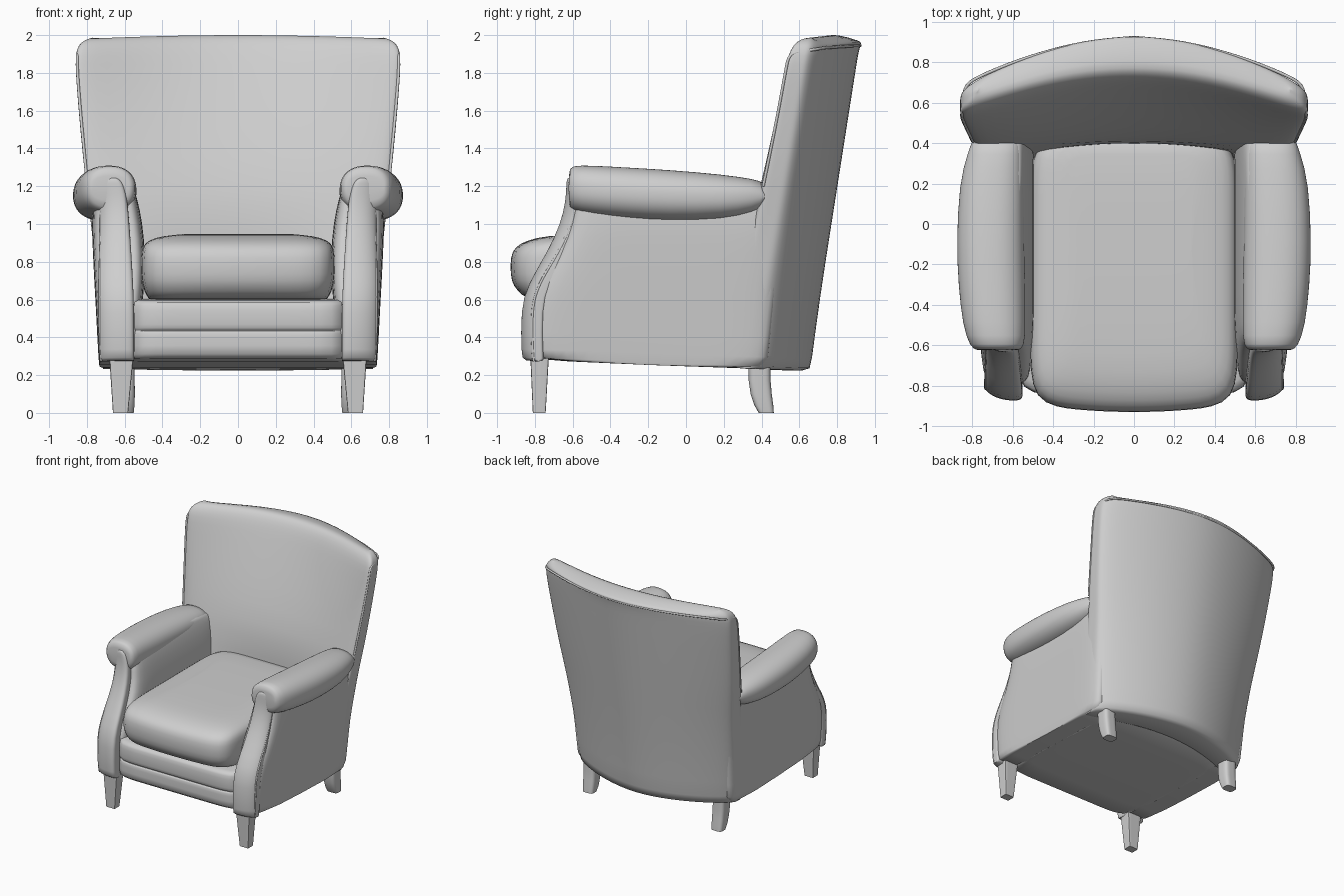
import bpy, bmesh, math

cube = bpy.data.objects.get("Cube")
if cube:
    bpy.data.objects.remove(cube, do_unlink=True)

grey = bpy.data.materials.new("grey_upholstery")
grey.use_nodes = True
grey.diffuse_color = (0.62, 0.62, 0.62, 1)
grey.node_tree.nodes["Principled BSDF"].inputs["Base Color"].default_value = (0.62, 0.62, 0.62, 1)

N = 44  # places one sample exactly on each corner


def outline(p):
    """Unit rounded square; larger p gives tighter corners."""
    pts = []
    for i in range(N):
        a = 2 * math.pi * (i + 0.5) / N
        c, s = math.cos(a), math.sin(a)
        r = (abs(c) ** p + abs(s) ** p) ** (-1 / p)
        pts.append((c * r, s * r))
    return pts


def mix(a, b, v):
    return a + (b - a) * (v + 1) / 2


def tilt(x, y, z):
    """The underside drops slightly toward the rear."""
    fade = max(0, min(1, (0.5 - z) / 0.2))
    return (x, y, z - 0.04 * (y + 0.87) * fade)


def add_mirror(ob):
    ob.modifiers.new("Mirror", "MIRROR").use_clip = False


def loft(name, rows, point, p, mirror=False, soft=True):
    """Skin rounded-square rings, one per row, and cap both ends."""
    bm = bmesh.new()
    rings = [[bm.verts.new(point(u, v, *row)) for u, v in outline(p)] for row in rows]
    for a, b in zip(rings, rings[1:]):
        for i in range(N):
            j = (i + 1) % N
            bm.faces.new((a[i], a[j], b[j], b[i]))
    for ring in (rings[0], rings[-1]):
        for i in range(N // 2 - 1):
            bm.faces.new((ring[i], ring[i + 1], ring[N - 2 - i], ring[N - 1 - i]))
    bmesh.ops.recalc_face_normals(bm, faces=bm.faces)
    mesh = bpy.data.meshes.new(name)
    bm.to_mesh(mesh)
    bm.free()
    mesh.materials.append(grey)
    ob = bpy.data.objects.new(name, mesh)
    bpy.context.collection.objects.link(ob)
    if mirror:
        add_mirror(ob)
    if soft:
        mesh.polygons.foreach_set("use_smooth", [True] * len(mesh.polygons))
        sub = ob.modifiers.new("Soft", "SUBSURF")
        sub.levels = sub.render_levels = 1
    else:
        bpy.ops.object.select_all(action="DESELECT")
        ob.select_set(True)
        bpy.context.view_layer.objects.active = ob
        bpy.ops.object.shade_smooth_by_angle(angle=math.radians(35))


def piping(name, points, radius):
    curve = bpy.data.curves.new(name, "CURVE")
    curve.dimensions = "3D"
    curve.bevel_depth = radius
    curve.bevel_resolution = 2
    curve.resolution_u = 6
    spline = curve.splines.new("NURBS")
    spline.points.add(len(points) - 1)
    for q, co in zip(spline.points, points):
        q.co = (*co, 1)
    spline.use_endpoint_u = True
    spline.order_u = 3
    curve.materials.append(grey)
    ob = bpy.data.objects.new(name, curve)
    bpy.context.collection.objects.link(ob)
    add_mirror(ob)


# Curved, leaning back: height, half width, front y at edge, front y at centre
def rear_y(u, z):
    return 0.65 + 0.157 * (z - 0.22) - 0.23 * abs(u) ** 1.8


def back_point(u, v, z, w, edge, centre):
    front = centre + (edge - centre) * u * u
    crown = max(0, min(1, (z - 1.9) / 0.1))
    drop = crown * (0.04 * max(0, v) ** 2 + 0.02 * u * u)
    return tilt(w * u, mix(front, rear_y(u, z), v), z - drop)


back_rows = [
    (0.28, 0.715, 0.20, 0.40), (0.30, 0.72, 0.20, 0.40), (0.6, 0.742, 0.22, 0.40),
    (1.0, 0.775, 0.32, 0.395), (1.2, 0.805, 0.365, 0.42), (1.5, 0.835, 0.43, 0.53),
    (1.8, 0.86, 0.485, 0.65), (1.9, 0.86, 0.505, 0.69), (1.96, 0.845, 0.535, 0.72),
    (1.995, 0.81, 0.575, 0.75), (2.008, 0.765, 0.63, 0.79),
]
loft("backrest", back_rows, back_point, 6)

# Piping up the side of the back and along its rear top rim
rim = [back_point(0.99, -0.6, *row) for row in back_rows[4:8]]
rim += [(0.845, 0.62, 1.915), (0.83, 0.69, 1.925)]
rim += [(0.845 * u, rear_y(u, 1.945) + 0.001, 1.945 - 0.015 * u * u) for u in (0.9, 0.75, 0.6, 0.4, 0.2, 0)]
piping("back_piping", rim, 0.008)


# Arm sides: height, inner x, outer x, front y, rear y
def slab_point(u, v, z, x0, x1, y0, y1):
    return tilt(mix(x0, x1, u), mix(y0, y1, v), z)


loft("arm_side", [
    (0.28, 0.52, 0.732, -0.80, 0.42), (0.30, 0.52, 0.738, -0.80, 0.43),
    (0.55, 0.51, 0.752, -0.80, 0.46), (0.68, 0.495, 0.76, -0.765, 0.48),
    (0.85, 0.492, 0.768, -0.665, 0.50), (1.0, 0.505, 0.775, -0.60, 0.52),
    (1.15, 0.535, 0.765, -0.58, 0.50), (1.22, 0.57, 0.74, -0.58, 0.47),
], slab_point, 9, mirror=True)


# Scrolled front panels, rounded back at the outer edge: height, inner x, outer x, front y
def panel_point(u, v, z, x0, x1, y):
    front = y + 0.05 * ((u + 1) / 2) ** 3
    return tilt(mix(x0, x1, u), mix(front, y + 0.12, v), z)


panel_rows = [
    (0.275, 0.55, 0.73, -0.865), (0.30, 0.55, 0.735, -0.872), (0.55, 0.55, 0.74, -0.877),
    (0.68, 0.555, 0.74, -0.84), (0.85, 0.565, 0.735, -0.735), (1.0, 0.575, 0.73, -0.665),
    (1.12, 0.585, 0.735, -0.638), (1.2, 0.60, 0.75, -0.635), (1.235, 0.62, 0.735, -0.632),
    (1.25, 0.65, 0.70, -0.626),
]
loft("arm_front_panel", panel_rows, panel_point, 6, mirror=True)
piping("arm_front_piping", [(x1 - 0.006, y + 0.06, z) for z, x0, x1, y in panel_rows], 0.007)


# Rolled arm tops: y, centre x, centre z, half width, half height
def roll_point(u, v, y, cx, cz, rx, rz):
    return (cx + rx * u, y, cz + rz * v)


loft("arm_roll", [
    (-0.622, 0.675, 1.19, 0.10, 0.09), (-0.61, 0.675, 1.19, 0.135, 0.12),
    (-0.5, 0.692, 1.178, 0.155, 0.132), (-0.3, 0.703, 1.162, 0.165, 0.136),
    (-0.1, 0.71, 1.15, 0.167, 0.137), (0.2, 0.705, 1.14, 0.16, 0.122),
    (0.36, 0.685, 1.145, 0.135, 0.092), (0.43, 0.68, 1.15, 0.11, 0.07),
], roll_point, 2.3, mirror=True)


# Seat base with two padded apron bands: height, half width, front y, rear y
def seat_point(u, v, z, w, y0, y1, bow=0.0):
    front = y0 - bow * (1 - u * u)
    return tilt(w * u, mix(front, y1, v), z)


loft("seat_base", [
    (z, 0.58, y, 0.45) for z, y in (
        (0.28, -0.83), (0.295, -0.842), (0.42, -0.842), (0.43, -0.838), (0.436, -0.825),
        (0.442, -0.838), (0.455, -0.845), (0.55, -0.847), (0.59, -0.835), (0.605, -0.80))
], seat_point, 20)

# Crowned loose cushion
loft("seat_cushion", [
    (0.59, 0.46, -0.80, 0.40, 0.02), (0.62, 0.485, -0.835, 0.41, 0.03),
    (0.67, 0.505, -0.875, 0.42, 0.04), (0.73, 0.513, -0.89, 0.42, 0.04),
    (0.83, 0.513, -0.89, 0.42, 0.04), (0.88, 0.505, -0.865, 0.42, 0.04),
    (0.915, 0.475, -0.81, 0.42, 0.03), (0.937, 0.40, -0.72, 0.40, 0.02),
    (0.947, 0.28, -0.58, 0.32, 0.0),
], seat_point, 14)


# Legs: height, centre x, centre y, half width, half depth
def leg_point(u, v, z, cx, cy, hx, hy):
    return (cx + hx * u, cy + hy * v, z)


loft("front_leg", [
    (0, 0.622, -0.777, 0.04, 0.034), (0.32, 0.617, -0.775, 0.066, 0.05),
], leg_point, 16, mirror=True, soft=False)
loft("rear_leg", [
    (0, 0.60, 0.425, 0.048, 0.04), (0.04, 0.60, 0.412, 0.052, 0.05),
    (0.1, 0.60, 0.398, 0.054, 0.056), (0.17, 0.602, 0.39, 0.055, 0.058),
    (0.30, 0.605, 0.388, 0.056, 0.058),
], leg_point, 4, mirror=True, soft=False)
